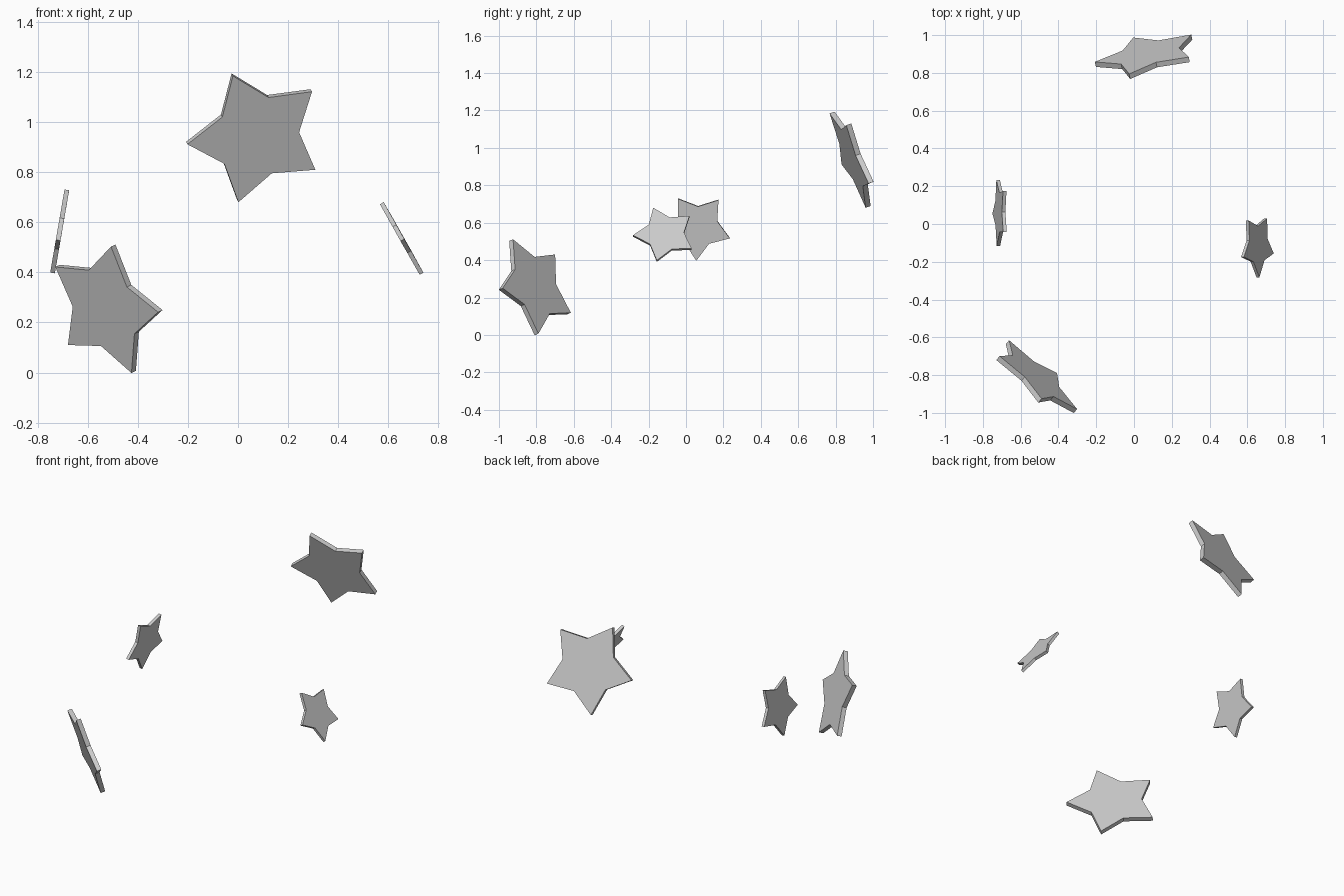
import bpy, bmesh
from math import sin, cos, pi
from mathutils import Vector, Matrix

if "Cube" in bpy.data.objects:
    bpy.data.objects.remove(bpy.data.objects["Cube"])

INNER = 0.6      # notch radius relative to tip radius
THICK = 0.102    # plate thickness relative to tip radius


def star_mesh(name):
    """Unit five-pointed star plate, first tip on +x, centred on its thickness."""
    bm = bmesh.new()
    ring = []
    for i in range(10):
        r = 1.0 if i % 2 == 0 else INNER
        a = i * pi / 5
        ring.append(bm.verts.new((r * cos(a), r * sin(a), -THICK / 2)))
    face = bm.faces.new(ring)
    ext = bmesh.ops.extrude_face_region(bm, geom=[face], use_keep_orig=True)
    top = [g for g in ext["geom"] if isinstance(g, bmesh.types.BMVert)]
    bmesh.ops.translate(bm, verts=top, vec=(0, 0, THICK))
    bmesh.ops.recalc_face_normals(bm, faces=bm.faces)
    me = bpy.data.meshes.new(name)
    bm.to_mesh(me)
    bm.free()
    return me


def add_star(name, centre, tip, side, radius):
    """Place a star so one tip points along 'tip' and its plane holds 'side'."""
    u = Vector(tip).normalized()
    n = u.cross(Vector(side)).normalized()
    v = n.cross(u)
    rot = Matrix((u, v, n)).transposed().to_4x4()
    ob = bpy.data.objects.new(name, star_mesh(name))
    bpy.context.collection.objects.link(ob)
    ob.matrix_world = Matrix.Translation(centre) @ rot @ Matrix.Scale(radius, 4)


# Two large stars, front and back
add_star("large_star_back", (0.074, 0.892, 0.946),
         (-0.097, -0.111, 0.243), (0.261, 0.013, 0.111), 0.284)
add_star("large_star_front", (-0.523, -0.812, 0.259),
         (0.025, -0.123, 0.248), (-0.214, 0.148, 0.090), 0.278)

# Two small stars, right and left
add_star("small_star_right", (0.652, -0.113, 0.538),
         (-0.078, -0.062, 0.138), (-0.029, 0.158, 0.053), 0.170)
add_star("small_star_left", (-0.709, 0.061, 0.579),
         (0.026, -0.104, 0.151), (0.0175, 0.151, 0.101), 0.184)
